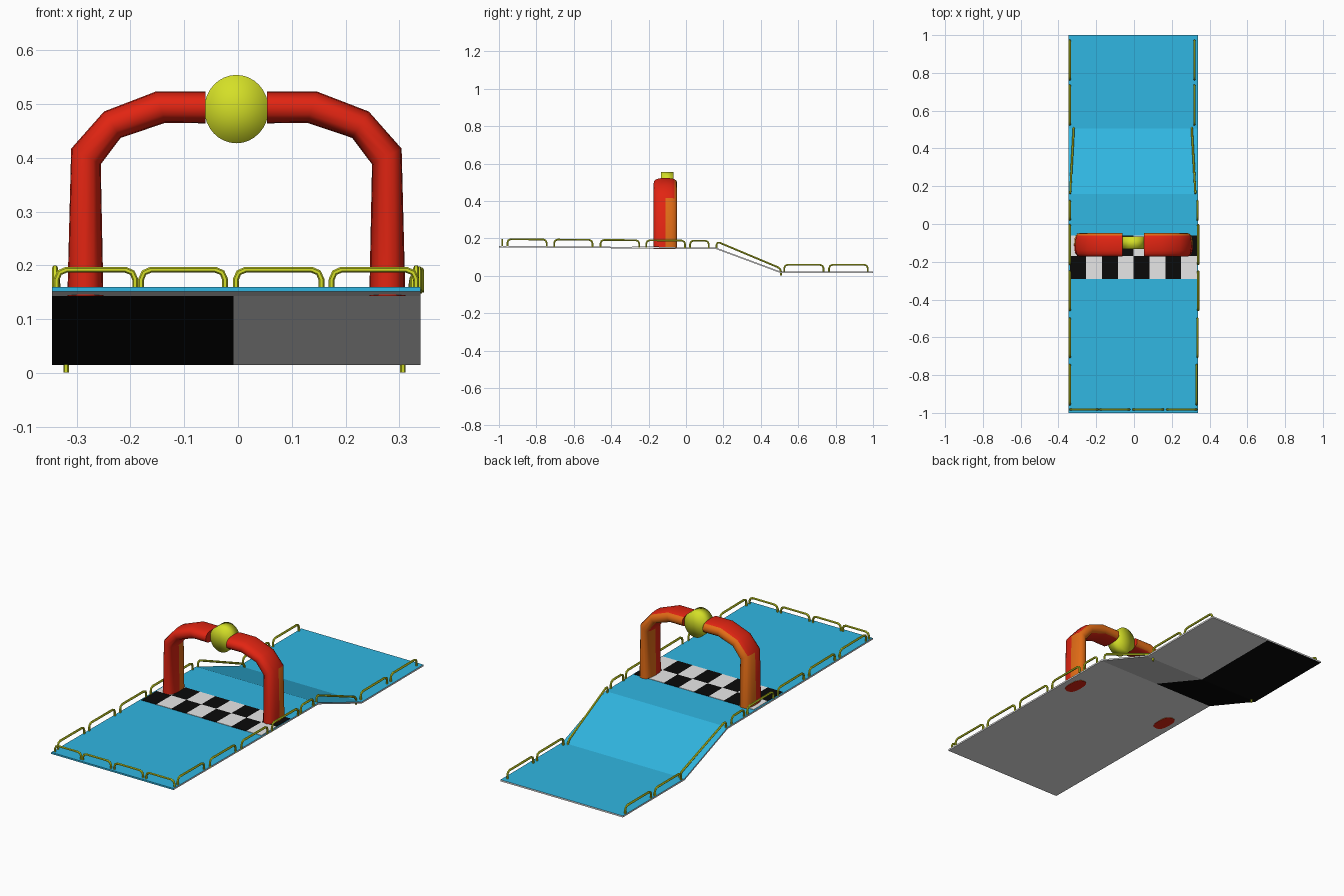
import bpy, bmesh, math
from mathutils import Vector

if "Cube" in bpy.data.objects:
    bpy.data.objects.remove(bpy.data.objects["Cube"])


def material(name, r, g, b):
    m = bpy.data.materials.new(name)
    m.diffuse_color = (r, g, b, 1)
    m.use_nodes = True
    m.node_tree.nodes["Principled BSDF"].inputs["Base Color"].default_value = m.diffuse_color
    return m


BLUE = material("blue", 0.03, 0.47, 0.76)
WHITE = material("white", 0.80, 0.80, 0.80)
BLACK = material("black", 0.003, 0.003, 0.003)
RED = material("red", 0.76, 0.018, 0.006)
ORANGE = material("orange", 0.76, 0.15, 0.008)
YELLOW = material("yellow", 0.66, 0.74, 0.02)


def finish(name, bm, mats, smooth=None, recalc=True):
    if recalc:
        bmesh.ops.recalc_face_normals(bm, faces=bm.faces[:])
    me = bpy.data.meshes.new(name)
    bm.to_mesh(me)
    bm.free()
    for m in mats:
        me.materials.append(m)
    ob = bpy.data.objects.new(name, me)
    bpy.context.collection.objects.link(ob)
    if smooth is not None:
        for p in me.polygons:
            p.use_smooth = True
        me.set_sharp_from_angle(angle=math.radians(smooth))
    return ob


# Deck: thin sheet with upper level, ramp and lower level
PROFILE = [(-1.0, 0.16), (0.16, 0.151), (0.505, 0.023), (1.0, 0.023)]
XS = [-0.346, -0.008, 0.339]
THICK = 0.008
MID = -0.003


def deck_z(y):
    for (y0, z0), (y1, z1) in zip(PROFILE, PROFILE[1:]):
        if y <= y1:
            return z0 + (z1 - z0) * (y - y0) / (y1 - y0)
    return PROFILE[-1][1]


bm = bmesh.new()
top = [[bm.verts.new((x, y, z)) for x in XS] for y, z in PROFILE]
bot = [[bm.verts.new((x, y, z - THICK)) for x in XS] for y, z in PROFILE]


def face(vs, mat):
    bm.faces.new(vs).material_index = mat


for i in range(3):
    for j in range(2):
        face((top[i][j], top[i][j+1], top[i+1][j+1], top[i+1][j]), 0)
        face((bot[i][j], bot[i+1][j], bot[i+1][j+1], bot[i][j+1]),
             2 if i > 0 and j == 0 else 1)
    for j in (0, 2):
        face((top[i][j], top[i+1][j], bot[i+1][j], bot[i][j]), 1)
for i in (0, 3):
    for j in range(2):
        face((top[i][j], top[i][j+1], bot[i][j+1], bot[i][j]), 0 if i == 0 else 1)
finish("deck", bm, [BLUE, WHITE, BLACK])

# Chequered line: two rows of thin plates across the deck
bm = bmesh.new()
tile = 0.084
for row, (y0, y1) in enumerate([(-0.29, -0.17), (-0.17, -0.06)]):
    for k in range(8):
        x0 = -0.338 + k * tile
        cube = bmesh.ops.create_cube(bm, size=1)["verts"]
        for v in cube:
            y = y1 if v.co.y > 0 else y0
            v.co = Vector((x0 + (tile if v.co.x > 0 else 0), y,
                           deck_z(y) + (0.002 if v.co.z > 0 else -0.002)))
        for f in {f for v in cube for f in v.link_faces}:
            f.material_index = (k + row) % 2
finish("chequered_line", bm, [BLACK, WHITE])

# Arch: two mirrored halves, swept from (outer, inner) edge points in x, z
ARCH = [((-0.314, 0.143), (-0.247, 0.143)), ((-0.307, 0.417), (-0.252, 0.388)),
        ((-0.246, 0.486), (-0.215, 0.437)), ((-0.150, 0.523), (-0.132, 0.465)),
        ((-0.057, 0.523), (-0.057, 0.464))]
SIDES = 16
Y_ARCH = -0.11


def power(v):
    return math.copysign(abs(v) ** 0.75, v)


for name, side in (("arch_left", 1), ("arch_right", -1)):
    bm = bmesh.new()
    rings = []
    for o, n in ARCH:
        o, n = Vector((o[0], 0, o[1])), Vector((n[0], 0, n[1]))
        ring = []
        for k in range(SIDES):
            a = 2 * math.pi * k / SIDES
            p = (o + n) / 2 + (o - n) / 2 * power(math.cos(a))
            ring.append(bm.verts.new((MID + side * p.x,
                                      Y_ARCH + 0.063 * power(math.sin(a)), p.z)))
        rings.append(ring)
    for a, b in zip(rings, rings[1:]):
        for k in range(SIDES):
            bm.faces.new((a[k], a[k-1], b[k-1], b[k]))
    bm.faces.new(rings[0])
    bm.faces.new(rings[-1])
    bmesh.ops.recalc_face_normals(bm, faces=bm.faces[:])
    # back of the legs and rear edge of the top are orange
    for f in bm.faces:
        limit = 0.05 if f.calc_center_median().z < 0.4 else 0.5
        f.material_index = int(f.normal.y > limit)
    finish(name, bm, [RED, ORANGE], 50)

# Round emblem-free disc at the crown of the arch
bm = bmesh.new()
bmesh.ops.create_cone(bm, cap_ends=True, cap_tris=True, segments=32,
                      radius1=0.0635, radius2=0.0635, depth=0.066)
for v in bm.verts:
    v.co = Vector((v.co.x * 0.94 + MID, v.co.z - 0.1, v.co.y + 0.4905))
finish("crown_disc", bm, [YELLOW], 180)


# Guard rails: hoops with rounded corners
def hoop(curve, a, b, height, corner=0.018):
    a, b = Vector(a), Vector(b)
    up = Vector((0, 0, height))
    d = (b - a).normalized() * corner
    c = Vector((0, 0, corner))
    pts = [a, a + up - c, a + up - c * 0.3 + d * 0.3, a + up + d,
           b + up - d, b + up - c * 0.3 - d * 0.3, b + up - c, b]
    s = curve.splines.new("POLY")
    s.points.add(len(pts) - 1)
    for sp, p in zip(s.points, pts):
        sp.co = (*p, 1)


def rails(name, hoops):
    cu = bpy.data.curves.new(name, "CURVE")
    cu.dimensions = "3D"
    cu.bevel_depth = 0.0055
    cu.bevel_resolution = 1
    cu.use_fill_caps = True
    for h in hoops:
        hoop(cu, *h)
    cu.materials.append(YELLOW)
    ob = bpy.data.objects.new(name, cu)
    bpy.context.collection.objects.link(ob)
    bpy.ops.object.select_all(action="DESELECT")
    ob.select_set(True)
    bpy.context.view_layer.objects.active = ob
    bpy.ops.object.convert(target="MESH")
    bpy.ops.object.shade_smooth_by_angle(angle=math.radians(50))


rails("front_rail", [((x0, -0.982, 0.155), (x1, -0.982, 0.155), 0.037)
                     for x0, x1 in [(-0.337, -0.191), (-0.18, -0.024),
                                    (-0.004, 0.155), (0.174, 0.331)]])

# y start, y end, x of left rail, x of right rail
SPANS = [(-0.955, -0.745, -0.34, 0.331), (-0.705, -0.5, -0.34, 0.336),
         (-0.457, -0.25, -0.34, 0.34), (-0.213, -0.005, -0.34, 0.34),
         (0.022, 0.122, -0.34, 0.336),
         (0.525, 0.735, -0.34, 0.32), (0.765, 0.972, -0.34, 0.32)]
for name, col in (("left_rail", 2), ("right_rail", 3)):
    rails(name, [((s[col], s[0], deck_z(s[0]) - 0.003),
                  (s[col], s[1], deck_z(s[1]) - 0.003), 0.039) for s in SPANS])

# Sloping rails beside the ramp, leaning inward at the bottom
for name, x0, x1 in (("left_ramp_rail", -0.338, -0.319),
                     ("right_ramp_rail", 0.325, 0.306)):
    rails(name, [((x0, 0.163, 0.146), (x1, 0.508, 0.001), 0.038)])
